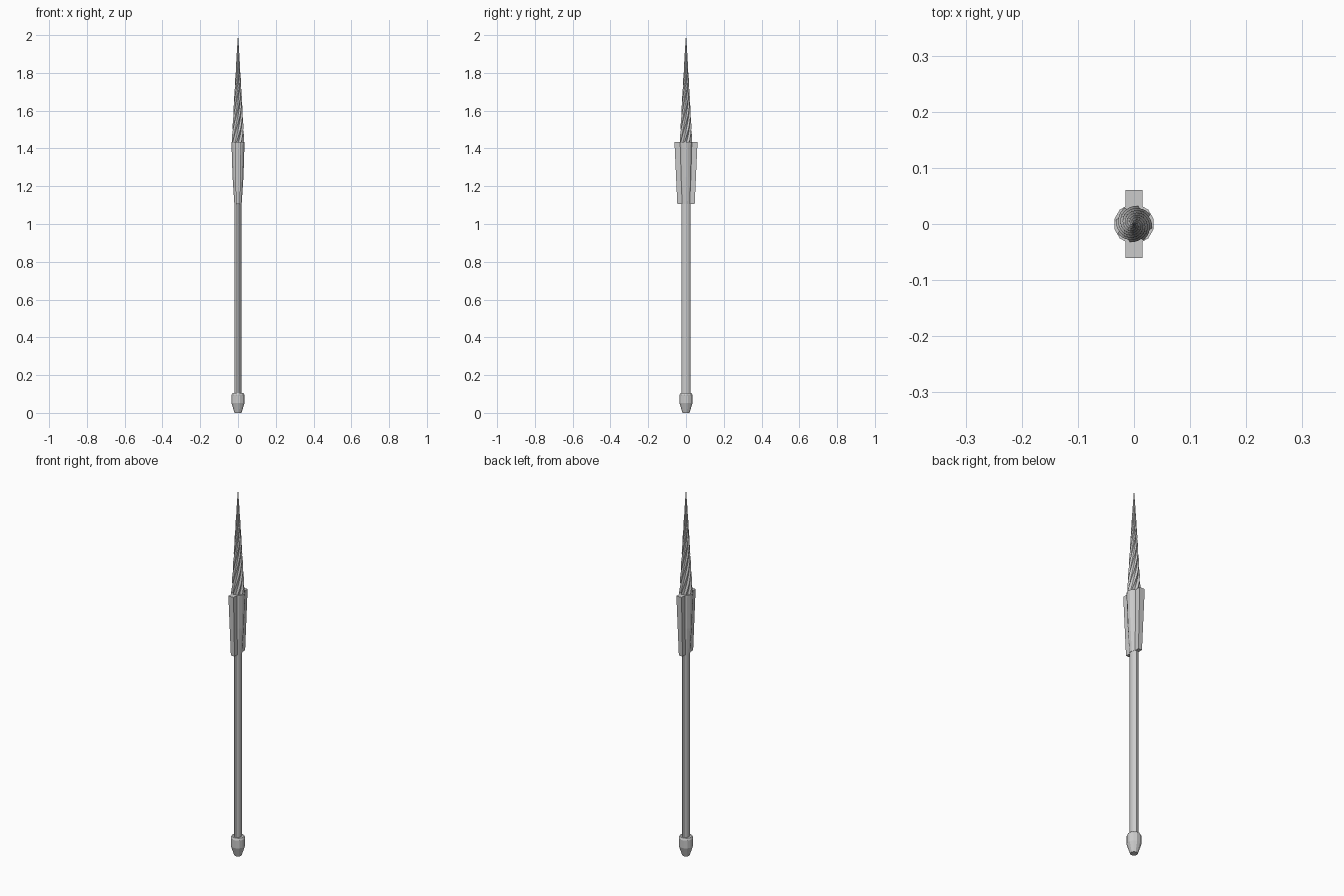
import bpy, bmesh
from math import sin, cos, pi, radians

if "Cube" in bpy.data.objects:
    bpy.data.objects.remove(bpy.data.objects["Cube"])


def finish(name, bm, smooth=None):
    bmesh.ops.recalc_face_normals(bm, faces=bm.faces)
    me = bpy.data.meshes.new(name)
    bm.to_mesh(me)
    bm.free()
    ob = bpy.data.objects.new(name, me)
    bpy.context.collection.objects.link(ob)
    if smooth:
        bpy.ops.object.select_all(action='DESELECT')
        ob.select_set(True)
        bpy.context.view_layer.objects.active = ob
        bpy.ops.object.shade_smooth_by_angle(angle=radians(smooth))
    return ob


def loft(name, rings, tip=None, smooth=None):
    """Skin a stack of equal-length point rings, capped or closed to a tip."""
    bm = bmesh.new()
    rows = [[bm.verts.new(p) for p in r] for r in rings]
    n = len(rows[0])
    for a, b in zip(rows, rows[1:]):
        for i in range(n):
            j = (i + 1) % n
            bm.faces.new((a[i], a[j], b[j], b[i]))
    bm.faces.new(rows[0][::-1])
    if tip:
        t = bm.verts.new(tip)
        for i in range(n):
            bm.faces.new((rows[-1][i], rows[-1][(i + 1) % n], t))
    else:
        bm.faces.new(rows[-1])
    return finish(name, bm, smooth)


def oval(rx, ry, z, n):
    return [(rx * cos(2 * pi * (i + .5) / n), ry * sin(2 * pi * (i + .5) / n), z)
            for i in range(n)]


def box(hx, y0, y1, z):
    return [(-hx, y0, z), (hx, y0, z), (hx, y1, z), (-hx, y1, z)]


# Butt cap
loft("butt_cap", [oval(r, r, z, 12) for r, z in
                  ((.019, 0), (.036, .052), (.036, .094), (.031, .105))])

# Oval shaft
loft("shaft", [oval(.0185, .0245, z, 12) for z in (.09, 1.15)], smooth=35)

# Flared socket under the blade
loft("socket", [oval(r, ry, z, 12) for r, ry, z in
                ((.020, .025, 1.105), (.030, .030, 1.25), (.036, .036, 1.435))])

# Pair of side flanges
for side, name in ((-1, "front_flange"), (1, "back_flange")):
    loft(name, [box(hx, 0, side * y, z) for hx, y, z in
                ((.011, .046, 1.105), (.0155, .061, 1.435))])

# Twisted fluted spike
FLUTES, STEPS, Z0, Z1 = 8, 28, 1.42, 2.0
rings = []
for s in range(STEPS):
    t = s / STEPS
    r = .034 * (1 - t) ** .9
    ring = []
    for i in range(FLUTES * 2):
        k = r * (1 if i % 2 else .76)
        a = pi * i / FLUTES + 2 * pi * .95 * t
        ring.append((k * cos(a), k * sin(a), Z0 + (Z1 - Z0) * t))
    rings.append(ring)
loft("spiral_spike", rings, tip=(0, 0, Z1))
